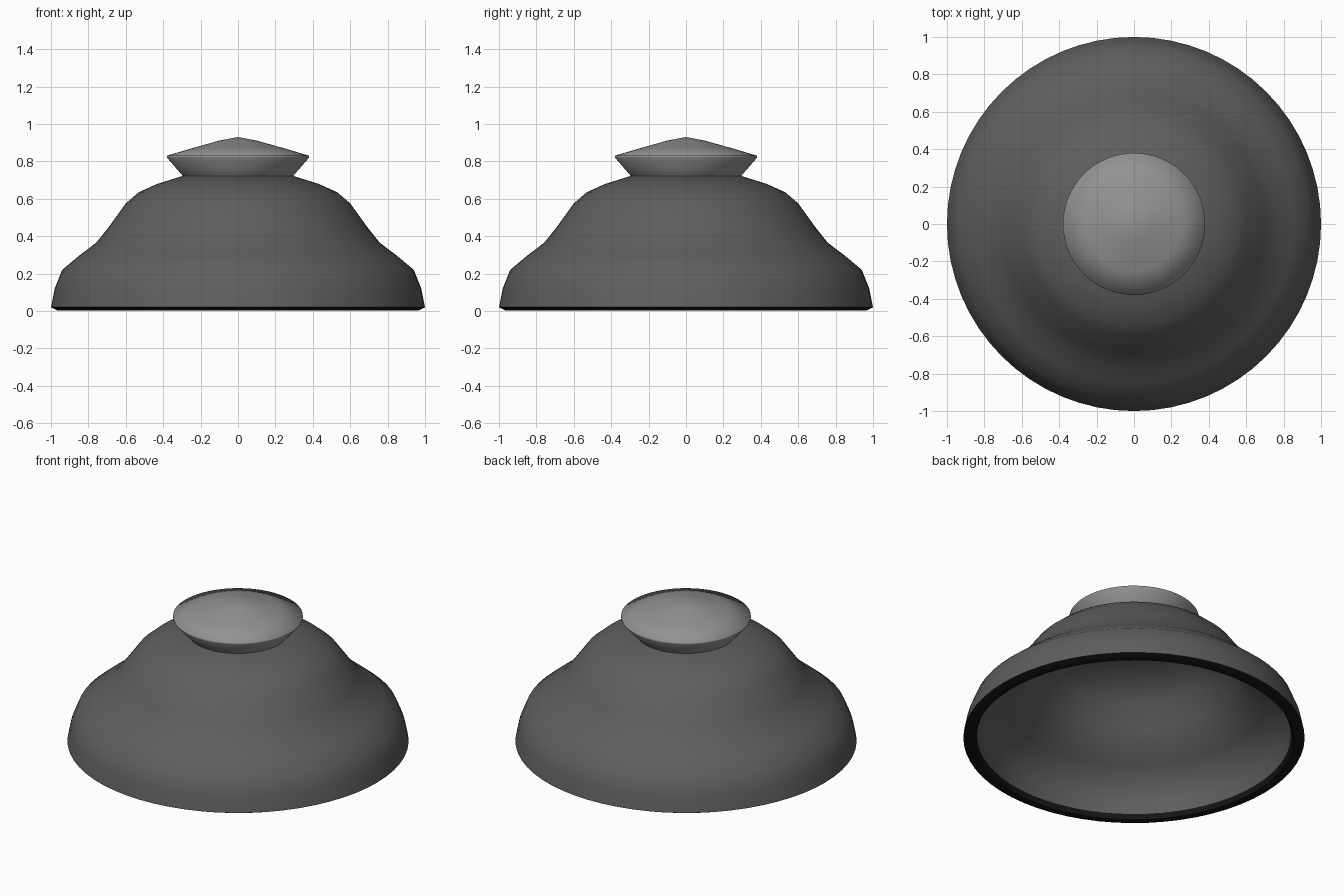
import bpy, bmesh, math

if "Cube" in bpy.data.objects:
    bpy.data.objects.remove(bpy.data.objects["Cube"])

SEGMENTS = 64


def material(name, r, g, b):
    m = bpy.data.materials.new(name)
    m.diffuse_color = (r, g, b, 1)
    m.use_nodes = True
    m.node_tree.nodes["Principled BSDF"].inputs["Base Color"].default_value = m.diffuse_color
    return m


body_grey = material("dark grey", 0.113, 0.113, 0.113)
knob_grey = material("mid grey", 0.29, 0.29, 0.29)
rim_black = material("black", 0.008, 0.008, 0.008)


def lathe(name, profile, mat, closed=False, angle=40):
    """Spin a (radius, height) profile around z; radius 0 makes a pole."""
    bm = bmesh.new()
    pts = [bm.verts.new((r, 0, z)) for r, z in profile]
    edges = [bm.edges.new(p) for p in zip(pts, pts[1:])]
    if closed:
        edges.append(bm.edges.new((pts[-1], pts[0])))
    bmesh.ops.spin(bm, geom=pts + edges, cent=(0, 0, 0), axis=(0, 0, 1),
                   angle=2 * math.pi, steps=SEGMENTS, use_duplicate=False)
    bmesh.ops.remove_doubles(bm, verts=bm.verts, dist=1e-4)
    bmesh.ops.recalc_face_normals(bm, faces=bm.faces)
    mesh = bpy.data.meshes.new(name)
    bm.to_mesh(mesh)
    bm.free()
    mesh.materials.append(mat)
    ob = bpy.data.objects.new(name, mesh)
    bpy.context.collection.objects.link(ob)
    bpy.ops.object.select_all(action='DESELECT')
    ob.select_set(True)
    bpy.context.view_layer.objects.active = ob
    bpy.ops.object.shade_smooth_by_angle(angle=math.radians(angle))
    return ob


# Hollow bell-shaped body: outer wall from the rim up, then the inner wall down
outer = [(1.0, 0.02), (0.98, 0.12), (0.94, 0.22), (0.85, 0.295),
         (0.758, 0.365), (0.69, 0.45), (0.60, 0.575), (0.53, 0.635),
         (0.43, 0.68), (0.295, 0.722)]
inner = [(r - 0.07, z - 0.01) for r, z in reversed(outer[1:])]
lathe("bell_body", outer + [(0, 0.722), (0, 0.712)] + inner + [(0.92, 0.035)],
      body_grey)

# Black rim ring under the open edge, turned up slightly inside
lathe("rim_ring", [(1.0, 0.02), (0.965, 0.003), (0.935, 0.005), (0.92, 0.035)],
      rim_black, closed=True)

# Flared knob with a shallow conical top
lathe("top_knob", [(0.295, 0.722), (0.38, 0.82), (0.38, 0.83),
                   (0.25, 0.869), (0.10, 0.911), (0, 0.93)], knob_grey, angle=75)
